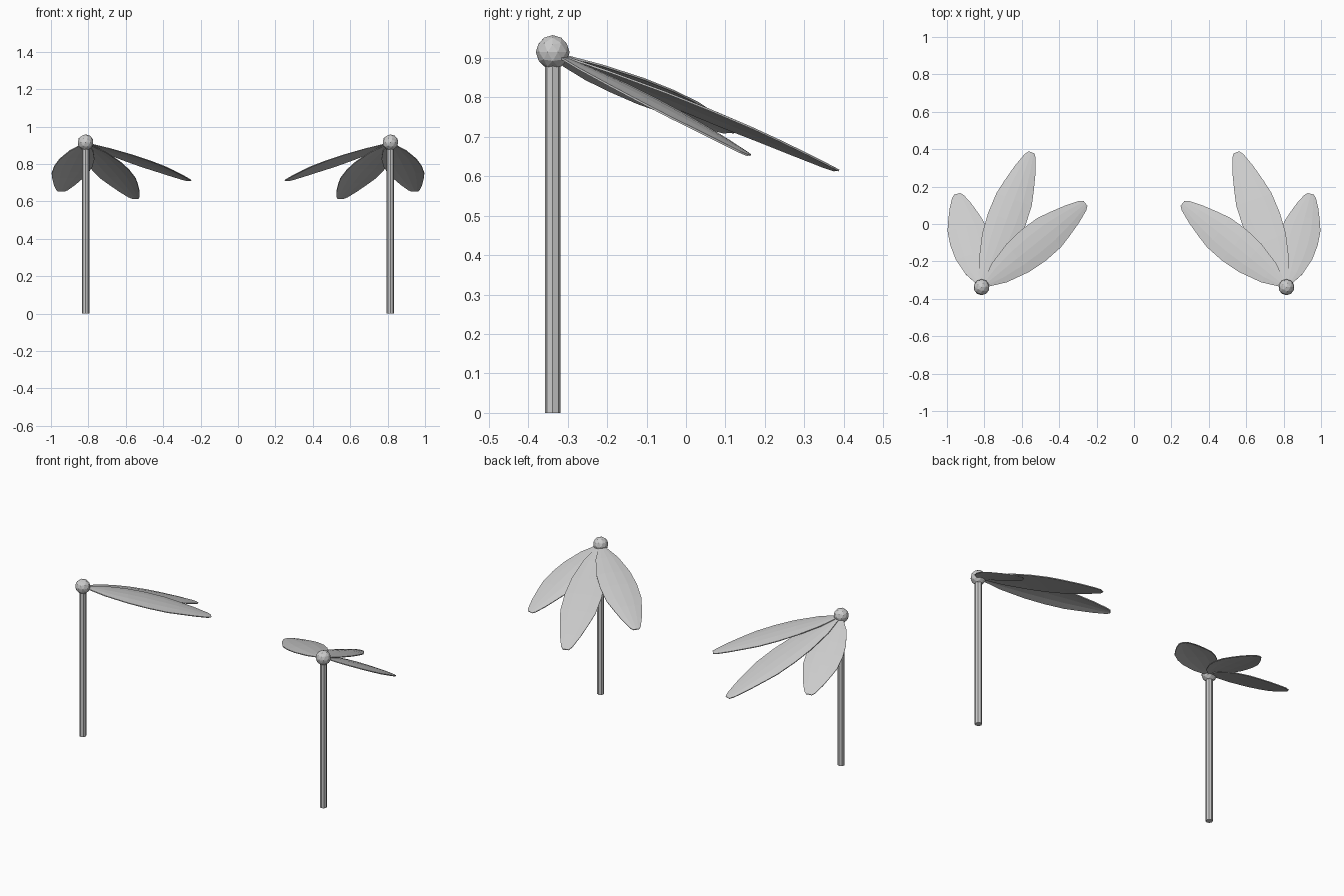
import bpy
from mathutils import Vector

if "Cube" in bpy.data.objects:
    bpy.data.objects.remove(bpy.data.objects["Cube"])

POST = Vector((0.815, -0.338, 0.0))
BALL_Z = 0.915
# half-width of a leaf along its length
PROFILE = [(0.03, 0.016), (0.17, 0.064), (0.35, 0.096), (0.5, 0.105),
           (0.65, 0.1), (0.75, 0.083), (0.87, 0.059), (0.97, 0.032), (1.0, 0.016)]
# leaf tips on the right-hand plant
TIPS = {"inner": (0.26, 0.11, 0.712), "middle": (0.548, 0.382, 0.616), "outer": (0.945, 0.16, 0.655)}


def leaf(name, tip, side):
    """Drooping, slightly arched and crowned leaf from the ball to the tip."""
    base = POST + Vector((0, 0, BALL_Z - 0.002))
    run = Vector(tip) - base
    across = run.cross(Vector((0, 0, 1))).normalized()
    cross_section = (-1, -0.5, 0, 0.5, 1)
    verts = []
    for t, w in PROFILE:
        for s in cross_section:
            p = base + run * t + across * (w * s)
            p.z += 0.06 * t * (1 - t) - 0.1 * w * s * s
            verts.append((p.x * side, p.y, p.z))
    n = len(cross_section)
    faces = []
    for i in range(len(PROFILE) - 1):
        for j in range(n - 1):
            a = i * n + j
            f = (a, a + 1, a + n + 1, a + n)
            faces.append(f if side > 0 else f[::-1])
    mesh = bpy.data.meshes.new(name)
    mesh.from_pydata(verts, [], faces)
    ob = bpy.data.objects.new(name, mesh)
    bpy.context.collection.objects.link(ob)
    solid = ob.modifiers.new("thickness", 'SOLIDIFY')
    solid.thickness = 0.005
    solid.offset = 0


for label, side in (("right", 1), ("left", -1)):
    x, y = POST.x * side, POST.y
    # post
    bpy.ops.mesh.primitive_cylinder_add(vertices=8, radius=0.02, depth=0.9, location=(x, y, 0.45))
    bpy.context.object.name = label + "_post"
    # ball on top
    bpy.ops.mesh.primitive_ico_sphere_add(subdivisions=2, radius=0.043, location=(x, y, BALL_Z))
    bpy.context.object.name = label + "_ball"
    # three leaves
    for part, tip in TIPS.items():
        leaf(f"{label}_{part}_leaf", tip, side)
